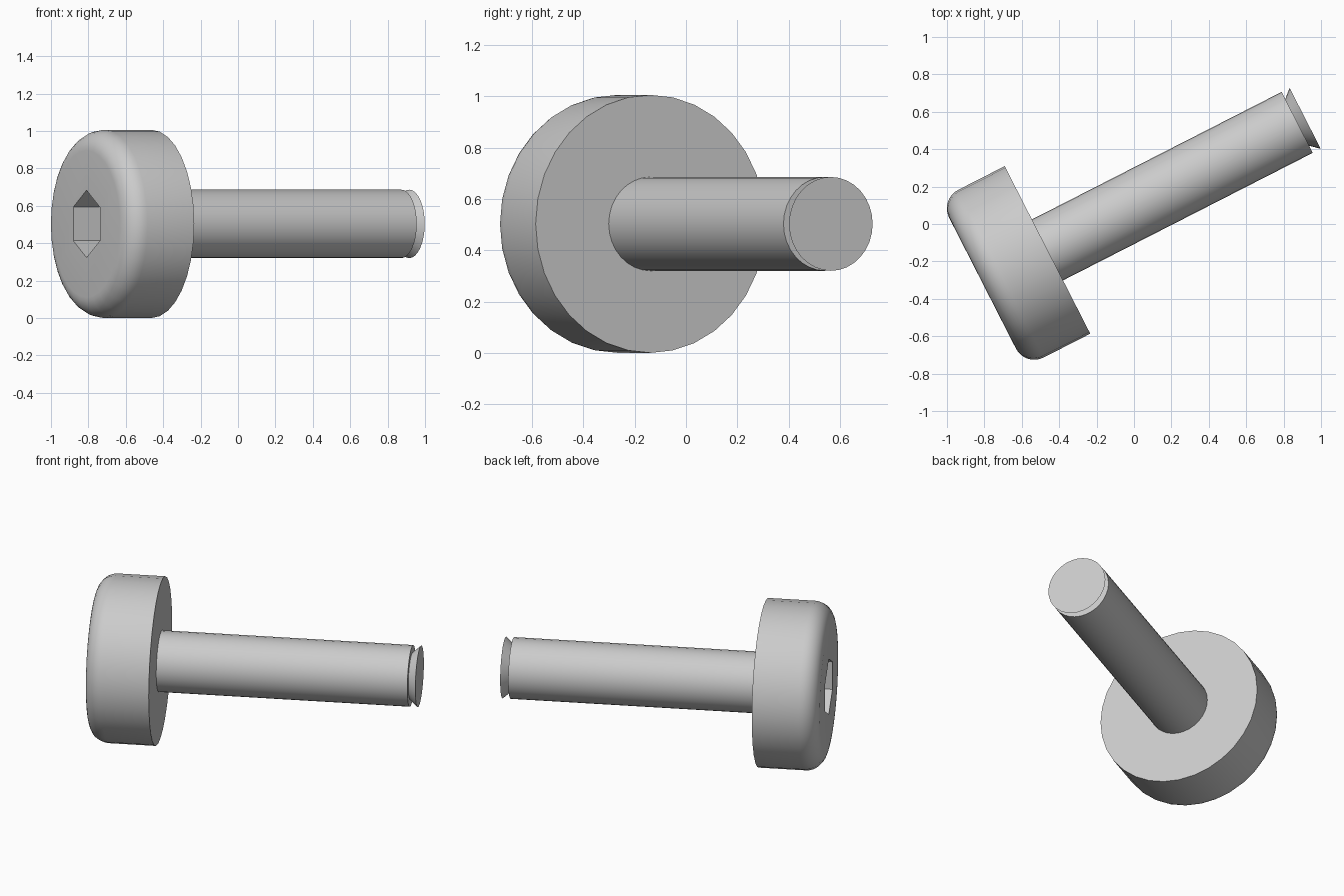
import bpy
import bmesh
import math
from mathutils import Matrix, Vector

if "Cube" in bpy.data.objects:
    bpy.data.objects.remove(bpy.data.objects["Cube"], do_unlink=True)

steel = bpy.data.materials.new("plain grey steel")
steel.use_nodes = True
grey = (0.6, 0.6, 0.6, 1)
steel.diffuse_color = grey
steel.node_tree.nodes["Principled BSDF"].inputs["Base Color"].default_value = grey

# Bolt frame: local z runs along the shank, local x points up
ANGLE = math.radians(27.05)
RADIUS = 0.503
axis = Vector((math.cos(ANGLE), math.sin(ANGLE), 0))
up = Vector((0, 0, 1))
side = axis.cross(up)
frame = Matrix((up, side, axis)).transposed().to_4x4()
frame.translation = side * -0.087 + up * RADIUS


def lathe(name, profile, sides=32):
    """Stack rings of (radius, distance along axis) and cap both ends."""
    bm = bmesh.new()
    rings = [[bm.verts.new((r * math.cos(a), r * math.sin(a), s))
              for a in (math.tau * i / sides for i in range(sides))]
             for r, s in profile]
    for low, high in zip(rings, rings[1:]):
        for i in range(sides):
            j = (i + 1) % sides
            bm.faces.new((low[i], low[j], high[j], high[i]))
    bm.faces.new(reversed(rings[0]))
    bm.faces.new(rings[-1])
    bm.transform(frame)
    bmesh.ops.recalc_face_normals(bm, faces=bm.faces)
    mesh = bpy.data.meshes.new(name)
    bm.to_mesh(mesh)
    bm.free()
    mesh.materials.append(steel)
    obj = bpy.data.objects.new(name, mesh)
    bpy.context.collection.objects.link(obj)
    return obj


def activate(obj):
    bpy.ops.object.select_all(action='DESELECT')
    obj.select_set(True)
    bpy.context.view_layer.objects.active = obj


FRONT, BACK, FILLET = -0.865, -0.475, 0.11

# Head with a rounded front rim
rim = [(RADIUS - FILLET + FILLET * math.sin(a), FRONT + FILLET - FILLET * math.cos(a))
       for a in (math.pi / 2 * i / 8 for i in range(9))]
head = lathe("bolt_head", rim + [(RADIUS, BACK)])

# Hexagonal key socket cut into the head
cutter = lathe("socket_cutter", [(0.18, FRONT - 0.1), (0.18, FRONT + 0.2)], sides=6)
cutter.hide_render = True
cut = head.modifiers.new("socket", 'BOOLEAN')
cut.operation = 'DIFFERENCE'
cut.solver = 'EXACT'
cut.object = cutter
activate(head)
bpy.ops.object.modifier_apply(modifier=cut.name)
bpy.data.objects.remove(cutter, do_unlink=True)

# Shank with an undercut flared tip
shank = lathe("bolt_shank", [(0.183, BACK - 0.03), (0.183, 1.024),
                             (0.14, 1.024), (0.183, 1.072)])

for part in (head, shank):
    activate(part)
    bpy.ops.object.shade_smooth_by_angle(angle=math.radians(30))
